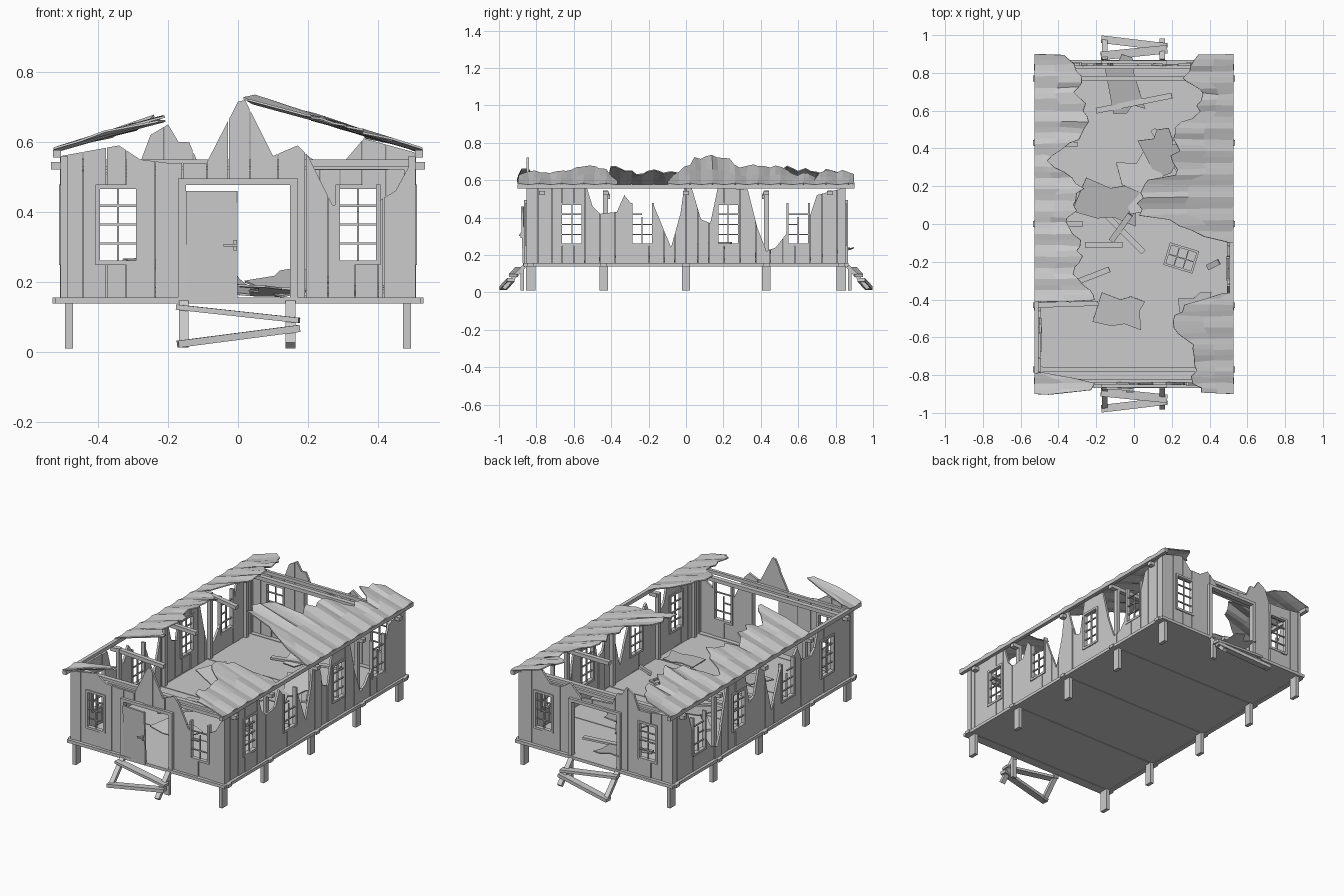
import bpy, bmesh, random
from math import radians
from mathutils import Vector, Matrix, Euler

if "Cube" in bpy.data.objects:
    bpy.data.objects.remove(bpy.data.objects["Cube"])
random.seed(4)
R = random.uniform


def finish(name, bm):
    bmesh.ops.recalc_face_normals(bm, faces=bm.faces)
    me = bpy.data.meshes.new(name)
    bm.to_mesh(me)
    bm.free()
    ob = bpy.data.objects.new(name, me)
    bpy.context.collection.objects.link(ob)
    return ob


def add_box(bm, size, loc, rot=None):
    m = rot.to_matrix().to_4x4() if rot else Matrix()
    bmesh.ops.create_cube(bm, size=1, matrix=Matrix.Translation(loc) @ m @ Matrix.Diagonal((*size, 1)))


def box(name, size, loc, rot=(0, 0, 0)):
    bm = bmesh.new()
    add_box(bm, size, loc, Euler([radians(a) for a in rot]))
    return finish(name, bm)


def beam(name, p0, p1, w, h):
    p0, p1 = Vector(p0), Vector(p1)
    d = p1 - p0
    bm = bmesh.new()
    add_box(bm, (w, d.length, h), (p0 + p1) / 2, d.to_track_quat('Y', 'Z'))
    return finish(name, bm)


def prism(bm, pts, d0, d1, put):
    a = [bm.verts.new(put(u, d0, z)) for u, z in pts]
    b = [bm.verts.new(put(u, d1, z)) for u, z in pts]
    bm.faces.new(a)
    bm.faces.new(b[::-1])
    for i in range(len(a)):
        j = (i + 1) % len(a)
        bm.faces.new((a[i], b[i], b[j], a[j]))


def interp(prof, u):
    for (a, za), (b, zb) in zip(prof, prof[1:]):
        if a <= u <= b:
            return za + (zb - za) * (u - a) / (b - a)
    return prof[-1][1] if u > prof[-1][0] else prof[0][1]


# maps from wall coordinates (along, outward, up) to the world
WALLS = {
    "front": lambda u, d, z: (u, -.845 - d, z),
    "back": lambda u, d, z: (u, .845 + d, z),
    "right": lambda u, d, z: (.5 + d, u, z),
    "left": lambda u, d, z: (-.5 - d, u, z),
}
WZ0, WZ1, WH = .255, .472, .058


def wall(side, half, prof, windows, door):
    """Separate planks with a broken top edge, cut around the openings."""
    put, bm = WALLS[side], bmesh.new()
    holes = [(c - WH, c + WH, WZ0, WZ1) for c in windows]
    if door:
        holes.append((-.155, .155, .15, .48))
    u = -half
    while u < half - .01:
        e = min(half, u + R(.055, .085))
        if half - e < .025:
            e = half
        cuts = sorted({u + .001, e - .001} | {p[0] for p in prof if u < p[0] < e}
                      | {k for h in holes for k in h[:2] if u < k < e})
        off = R(-.003, .003)
        runs = []
        for a, b in zip(cuts, cuts[1:]):
            if b - a < .002:
                continue
            za, zb = interp(prof, a), interp(prof, b)
            hole = next((h for h in holes if h[0] < (a + b) / 2 < h[1]), None)
            if not hole:
                runs.append((a, b, .15, .15, za, zb))
                continue
            if hole[2] > .16:
                runs.append((a, b, .15, .15, min(za, hole[2]), min(zb, hole[2])))
            if min(za, zb) > hole[3] + .003:
                runs.append((a, b, hole[3], hole[3], za, zb))
        for a, b, l0, l1, t0, t1 in runs:
            prism(bm, [(a, l0), (b, l1), (b, t1), (a, t0)], -.007 + off, .006 + off, put)
        u = e
    finish(side + "_wall_planks", bm)


def window(side, c, missing=()):
    put, bm = WALLS[side], bmesh.new()

    def bar(u0, u1, z0, z1, d):
        prism(bm, [(u0, z0), (u1, z0), (u1, z1), (u0, z1)], -d, d, put)
    for s in (-1, 1):
        bar(c + s * WH - .006, c + s * WH + .006, WZ0 - .006, WZ1 + .006, .012)
    bar(c - WH, c + WH, WZ0 - .007, WZ0 + .006, .012)
    if "top" not in missing:
        bar(c - WH, c + WH, WZ1 - .006, WZ1 + .007, .012)
    bar(c - .003, c + .003, WZ0, WZ1 - (.07 if "top" in missing else 0), .004)
    for i in (1, 2, 3):
        z = WZ0 + i * (WZ1 - WZ0) / 4
        bar(c - WH, c + (0 if i in missing else WH), z - .003, z + .003, .004)
    finish(side + "_window_frame", bm)


# broken upper outlines of the walls
front_top = [(-.505, .56), (-.34, .59), (-.28, .55), (-.2, .54), (-.09, .54), (0, .715), (.02, .72), (.1, .56),
             (.17, .59), (.2, .56), (.27, .42), (.4, .43), (.45, .46), (.505, .56)]
back_top = [(-.505, .56), (-.34, .54), (-.28, .54), (-.25, .62), (-.2, .65), (-.17, .6), (-.14, .6), (-.11, .53),
            (.1, .51), (.17, .58), (.23, .54), (.3, .54), (.36, .61), (.505, .57)]
side_top = [(-.85, .56), (-.53, .56), (-.5, .46), (-.46, .42), (-.37, .43), (-.33, .52), (-.29, .47), (-.24, .38),
            (-.17, .46), (-.08, .24), (-.03, .42), (-.01, .56), (.03, .56), (.08, .39), (.13, .37), (.17, .56),
            (.33, .55), (.38, .35), (.43, .22), (.48, .24), (.55, .33), (.6, .38), (.66, .4), (.7, .52), (.85, .56)]
side_windows = (-.61, -.235, .225, .6)
wall("front", .505, front_top, (-.343, .343), True)
wall("back", .505, back_top, (-.343, .343), True)
for s in ("front", "back"):
    window(s, -.343)
    window(s, .343, ("top", 2) if s == "front" else ())
for s in ("left", "right"):
    wall(s, .85, side_top, side_windows, False)
    for c, miss in zip(side_windows, ((), ("top", 3), (), ("top", 2))):
        window(s, c, miss)

# floor, joists, stilts, sills and wall posts
box("floor", (1.0, 1.7, .012), (0, 0, .147))
for y in (-.83, -.44, 0, .43, .83):
    for x in (-.483, .483):
        box("stilt", (.022, .045 if abs(y) < .8 else .05, .13), (x, y, .075))
    box("floor_joist", (1.06, .035, .018), (0, y, .147))
for s in (-1, 1):
    box("side_sill", (.028, 1.74, .018), (s * .507, 0, .147))
    box("end_sill", (1.04, .028, .018), (0, s * .855, .147))
    box("eave_beam", (.022, 1.8, .022), (s * .517, 0, .566))
    for y in (-.77, -.43, 0, .43, .77):
        box("wall_post", (.022, .026, .40), (s * .485, y, .345))
        box("beam_end", (.05, .03, .022), (s * .51, y, .532))
    for k in (-1, 1):
        box("corner_post", (.02, .03, .42), (s * .497, k * .838, .35))
    # tie beams: whole near the gables
    box("tie_beam", (1.06, .028, .022), (0, s * .77, .532))
    box("end_tie_beam", (1.0, .018, .02), (0, s * .83, .54))
beam("broken_tie_beam", (-.5, 0, .532), (-.27, .0, .525), .026, .022)
beam("broken_tie_beam", (.5, .43, .532), (.2, .43, .53), .026, .022)
beam("broken_tie_beam", (-.5, .43, .532), (-.3, .42, .51), .026, .022)
beam("broken_tie_beam", (-.5, -.43, .532), (-.19, -.42, .51), .026, .022)

# door frames, open door leaf and handle
for s in (-1, 1):
    for x in (-.16, .16):
        box("door_jamb", (.022, .032, .345), (x, s * .85, .3225))
    box("door_lintel", (.342, .032, .018), (0, s * .85, .486))
box("door_leaf", (.147, .012, .315), (-.075, -.868, .302), (2, 0, -3))
box("door_handle", (.04, .01, .007), (-.022, -.888, .305))
box("door_handle_plate", (.01, .012, .03), (-.008, -.88, .305))

# collapsed steps at both ends
for s in (-1, 1):
    for x in (-.155, .15):
        beam("step_stringer", (x, s * .865, .14), (x, s * .975, .02), .028, .02)
    beam("upper_tread", (-.175, s * .89, .128), (.175, s * .925, .09), .045, .015)
    beam("lower_tread", (-.172, s * .978, .022), (.175, s * .937, .067), .04, .02)
    box("step_post", (.028, .02, .12), (.15, s * .875, .07))


def roof(name, s, prof, y0, y1):
    """Corrugated sheet sloping up from the eave with a torn inner edge."""
    bm, prev, n = bmesh.new(), None, round((y1 - y0) / .03)
    for i in range(n + 1):
        y = y0 + (y1 - y0) * i / n
        xi = min(.5, max(.0, interp(prof, y) + R(-.02, .02)))
        rip = (.005, 0, -.005, 0)[i % 4]
        row = []
        for t in (0, .5, 1):
            x = .527 + (xi - .527) * t
            z = .577 + (.525 - x) * .30 + rip + t * t * R(-.008, .008)
            row.append(bm.verts.new((s * x, y + R(-.008, .008) * t, z)))
        if prev:
            for k in (0, 1):
                bm.faces.new((prev[k], prev[k + 1], row[k + 1], row[k]))
        prev = row
    ob = finish(name, bm)
    mod = ob.modifiers.new("thickness", 'SOLIDIFY')
    mod.thickness, mod.offset = .006, 0


right = [(-.9, .35), (-.85, .33), (-.7, .3), (-.65, .33), (-.52, .19), (-.43, .28), (-.4, .38), (-.37, .48)]
right_far = [(-.1, .47), (-.06, .33), (.02, .2), (.05, .02), (.23, .04), (.27, .27), (.33, .18), (.4, .25), (.5, .2),
             (.6, .34), (.7, .36), (.75, .27), (.84, .28), (.9, .36)]
left = [(-.41, .19), (-.36, .2), (-.3, .31), (-.1, .28), (0, .36), (.1, .3), (.2, .28), (.3, .42), (.35, .47),
        (.42, .35), (.48, .27), (.6, .25), (.68, .31), (.75, .27), (.83, .3), (.9, .36)]
left_front = [(-.9, .4), (-.86, .17), (-.83, .25), (-.79, .48)]
roof("right_front_roof", 1, right, -.9, -.37)
roof("right_back_roof", 1, right_far, -.1, .9)
roof("left_roof", -1, left, -.41, .9)
roof("left_front_roof_scrap", -1, left_front, -.9, -.79)


# fallen roof sheets
def sheet(w, l, loc, rot):
    bm = bmesh.new()
    m = Matrix.Translation(loc) @ Euler([radians(a) for a in rot]).to_matrix().to_4x4()
    pts = [(-.5, -.45), (-.1, -.5), (.15, -.38), (.5, -.5), (.42, .1), (.5, .4), (.2, .5), (0, .36), (-.4, .5)]
    prism(bm, [(u * w, v * l) for u, v in pts], -.003, .003, lambda u, d, z: m @ Vector((u, z, d)))
    finish("fallen_roof_sheet", bm)


sheet(.17, .32, (-.06, .74, .2), (14, 0, 14))
sheet(.26, .17, (-.08, -.46, .18), (6, 4, -8))
sheet(.2, .24, (.15, .38, .2), (10, -14, 30))
sheet(.36, .2, (-.14, .12, .22), (4, 16, -12))
sheet(.25, .3, (.05, .22, .175), (-4, 3, 20))
sheet(.2, .16, (.33, -.45, .18), (5, -6, 15))

# fallen boards
for a, b in (((-.28, .18), (.05, -.15)), ((-.12, -.09), (-.02, .05)), ((-.31, -.31), (-.13, -.24)),
             ((-.26, -.11), (-.06, -.11)), ((.1, .5), (.28, .22)), ((-.2, .6), (.2, .68)), ((.39, -.23), (.45, -.2))):
    beam("fallen_board", (*a, R(.16, .18)), (*b, R(.165, .21)), .03, .012)

# fallen window frame on the floor
bm = bmesh.new()
turn = Euler((0, 0, radians(-17)))
for i in range(4):
    x = -.075 + i * .05
    add_box(bm, (.012 if i in (0, 3) else .006, .12, .01), Vector((.25, -.18, .166)) + turn.to_matrix() @ Vector((x, 0, 0)), turn)
for y in (-.056, 0, .056):
    add_box(bm, (.16, .006 if y == 0 else .012, .009), Vector((.25, -.18, .166)) + turn.to_matrix() @ Vector((0, y, 0)), turn)
finish("fallen_window_frame", bm)
